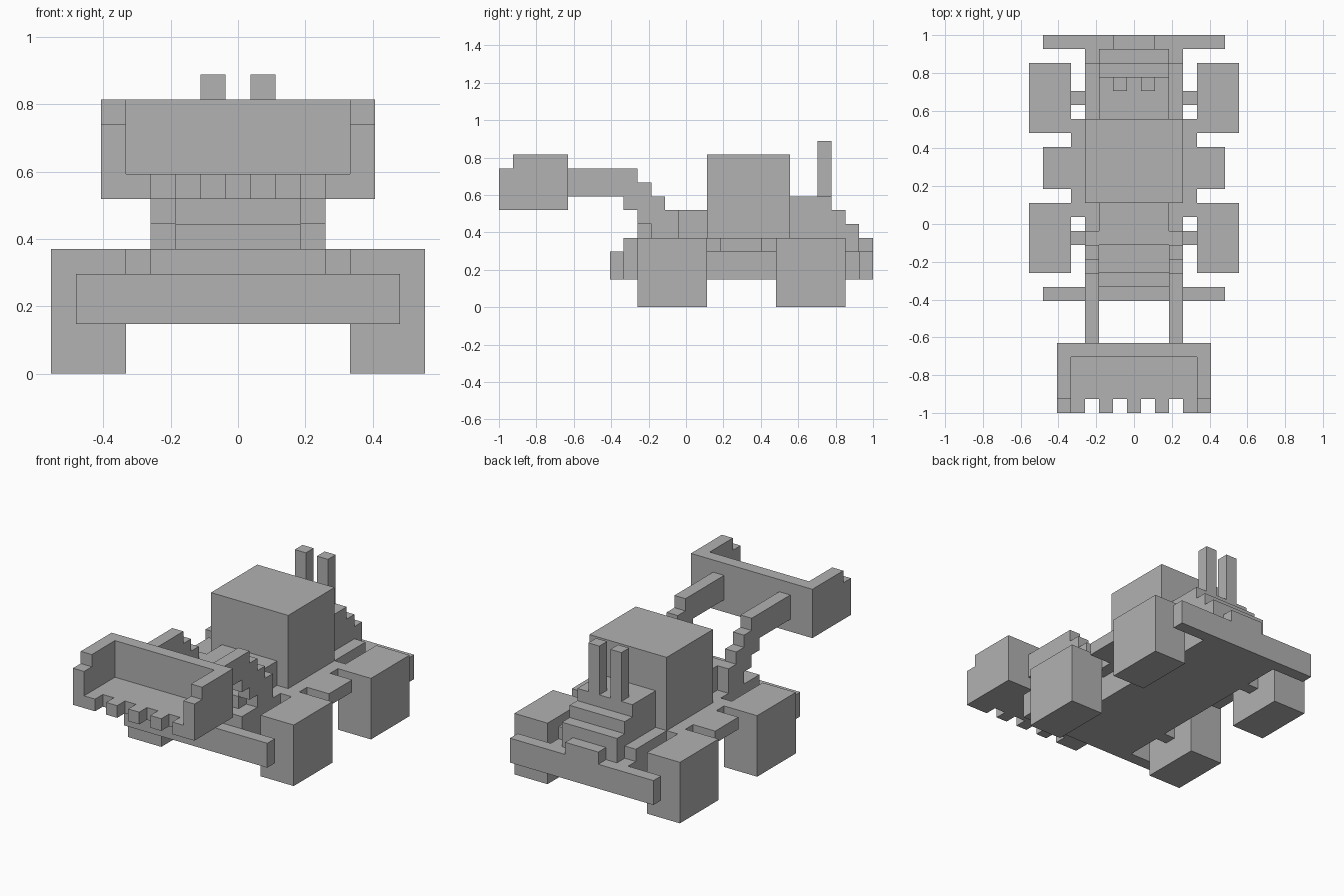
import bpy
import bmesh
from mathutils import Matrix, Vector

U = 2 / 27  # size of one block

old = bpy.data.objects.get("Cube")
if old:
    bpy.data.objects.remove(old, do_unlink=True)

grey = bpy.data.materials.new("plain_grey")
grey.use_nodes = True
colour = (0.445, 0.445, 0.445, 1)
grey.diffuse_color = colour
grey.node_tree.nodes["Principled BSDF"].inputs["Base Color"].default_value = colour


def part(name, boxes):
    """Boxes in block units: x from the centre line, y from the front, z from the ground."""
    bm = bmesh.new()
    for x, y, z in boxes:
        size = Vector((x[1] - x[0], y[1] - y[0], z[1] - z[0])) * U
        mid = Vector((x[0] + x[1], y[0] + y[1], z[0] + z[1])) * U / 2
        mid.y -= 1
        bmesh.ops.create_cube(bm, size=1, matrix=Matrix.Translation(mid) @ Matrix.Diagonal((*size, 1)))
    mesh = bpy.data.meshes.new(name)
    bm.to_mesh(mesh)
    bm.free()
    mesh.materials.append(grey)
    obj = bpy.data.objects.new(name, mesh)
    bpy.context.collection.objects.link(obj)


def wide(half, y, z):
    """Box centred on the middle line."""
    return ((-half, half), y, z)


def pair(name, boxes):
    """The same part on the left (+x) and the right."""
    part("left_" + name, boxes)
    part("right_" + name, [((-x[1], -x[0]), y, z) for x, y, z in boxes])


# Chassis and bumpers
part("chassis", [wide(3.5, (9, 25), (2, 5)), wide(3.5, (25, 26), (2, 4))])
part("front_bumper", [wide(6.5, (8, 9), (2, 4))])
part("rear_bumper", [wide(6.5, (26, 27), (2, 4)), wide(1.5, (26, 27), (4, 5))])

# Wheels and axles
for name, start in (("front", 10), ("rear", 20)):
    pair(name + "_wheel", [((4.5, 7.5), (start, start + 5), (0, 5))])
    pair(name + "_axle", [((3.5, 4.5), (start + 2, start + 3), (2, 4))])

# Running boards with a step on each side
pair("running_board", [((3.5, 4.5), (14, 21), (4, 5)), ((4.5, 6.5), (16, 19), (4, 5))])

# Cab, stepped nose and stepped engine cover
part("cab", [wide(3.5, (15, 21), (5, 11))])
part("nose", [wide(2.5, (10, 12), (5, 6)), wide(2.5, (12, 15), (5, 7))])
part("engine_cover", [wide(2.5, (21, end), (4, top)) for end, top in ((24, 8), (25, 7), (26, 6))])
pair("exhaust", [((0.5, 1.5), (23, 24), (8, 12))])

# Loader arms: a staircase rising to the bucket
arm = [((2.5, 3.5), (11 - i, 13 - i), (5 + i, 7 + i)) for i in range(3)]
pair("arm", arm + [((2.5, 3.5), (5, 10), (8, 10))])

# Bucket with teeth on its lip
part("bucket_back", [wide(5.5, (4, 5), (7, 11))])
part("bucket_floor", [wide(4.5, (1, 4), (7, 8))])
pair("bucket_side", [((4.5, 5.5), (1, 4), (7, 11)), ((4.5, 5.5), (0, 1), (7, 10))])
pair("outer_tooth", [((3.5, 4.5), (0, 1), (7, 8))])
pair("inner_tooth", [((1.5, 2.5), (0, 1), (7, 8))])
part("middle_tooth", [wide(0.5, (0, 1), (7, 8))])
